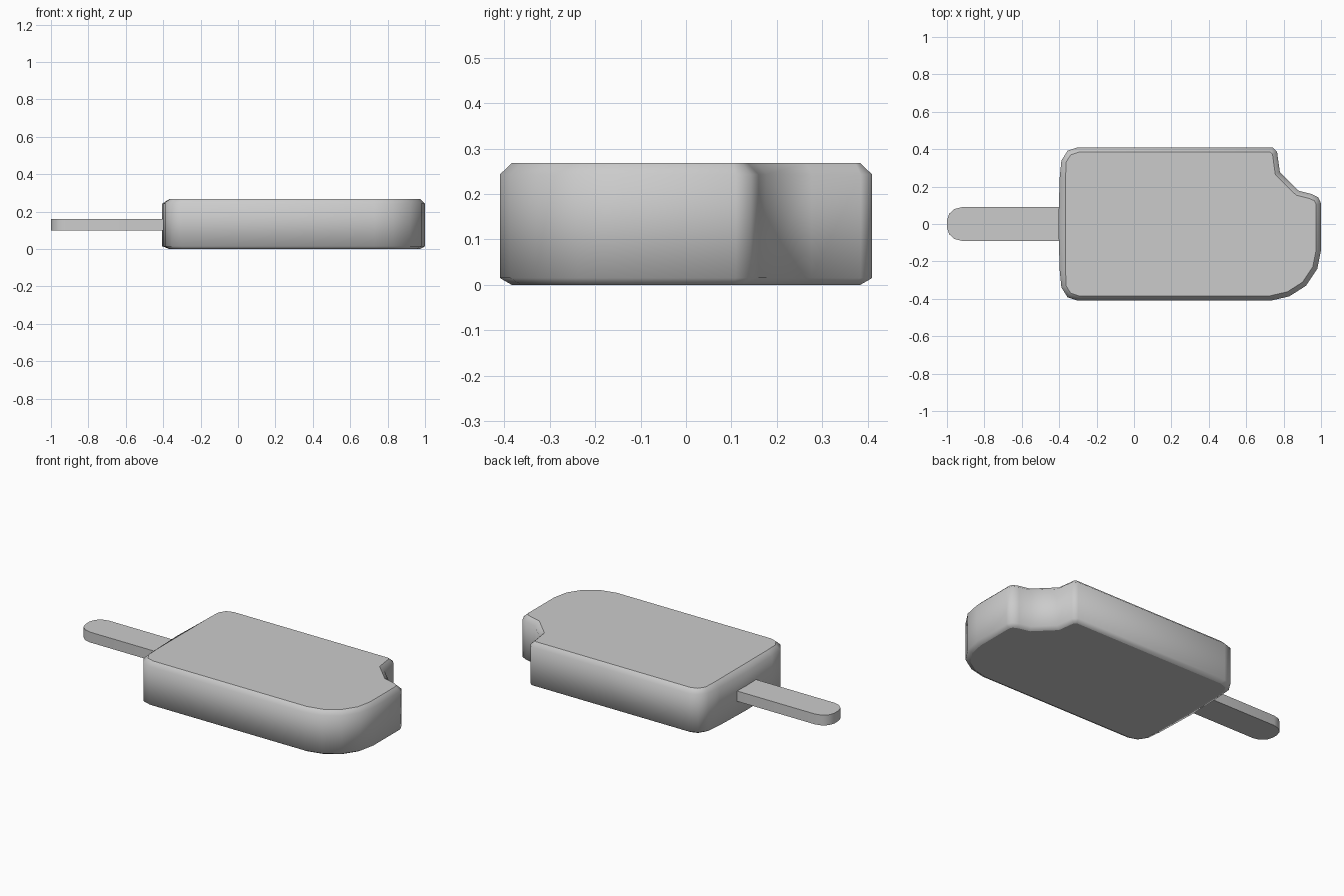
import bpy, bmesh
from mathutils import Vector

if "Cube" in bpy.data.objects:
    bpy.data.objects.remove(bpy.data.objects["Cube"])


def inset(points, d):
    """Mitred inward offset of a counter-clockwise outline."""
    out = []
    for i, p in enumerate(points):
        a = (p - points[i - 1]).normalized()
        b = (points[(i + 1) % len(points)] - p).normalized()
        na, nb = Vector((-a.y, a.x)), Vector((-b.y, b.x))
        out.append(p + (na + nb) * d / (1 + na.dot(nb)))
    return out


def loft(name, rings, smooth_angle=None):
    """Skin stacked (outline, z) rings and cap both ends."""
    bm = bmesh.new()
    loops = [[bm.verts.new((p.x, p.y, z)) for p in pts] for pts, z in rings]
    for lo, hi in zip(loops, loops[1:]):
        n = len(lo)
        for i in range(n):
            j = (i + 1) % n
            bm.faces.new((lo[i], lo[j], hi[j], hi[i])).smooth = True
    bm.faces.new(loops[0][::-1])
    bm.faces.new(loops[-1])
    mesh = bpy.data.meshes.new(name)
    bm.to_mesh(mesh)
    bm.free()
    obj = bpy.data.objects.new(name, mesh)
    bpy.context.collection.objects.link(obj)
    return obj


# Ice bar: rounded slab with a bite out of the back right corner
outline = [Vector(p) for p in (
    (-0.30, -0.41), (0.73, -0.41), (0.83, -0.387), (0.92, -0.33),
    (0.98, -0.24), (1.0, -0.14), (1.0, 0.11), (0.985, 0.143),
    (0.95, 0.16), (0.88, 0.178), (0.78, 0.277), (0.765, 0.385),
    (0.74, 0.41), (-0.30, 0.41), (-0.355, 0.392), (-0.388, 0.34),
    (-0.397, 0.25), (-0.405, 0.0), (-0.397, -0.25), (-0.388, -0.34),
    (-0.355, -0.392))]
inner = inset(outline, 0.026)
for p in inner:
    p.x = max(p.x, -0.366)
loft("ice_bar", [(inner, 0.0), (outline, 0.015), (outline, 0.243), (inner, 0.268)])

# Stick: flat strip with a rounded outer end
half = [(-0.38, -0.09), (-0.92, -0.09), (-0.96, -0.08), (-0.988, -0.055), (-1.0, -0.02)]
stick = [Vector(p) for p in half] + [Vector((x, -y)) for x, y in reversed(half)]
loft("stick", [(stick[::-1], 0.10), (stick[::-1], 0.162)])
bpy.context.view_layer.objects.active = bpy.data.objects["stick"]
bpy.data.objects["stick"].select_set(True)
bpy.ops.object.shade_smooth_by_angle(angle=0.7)
